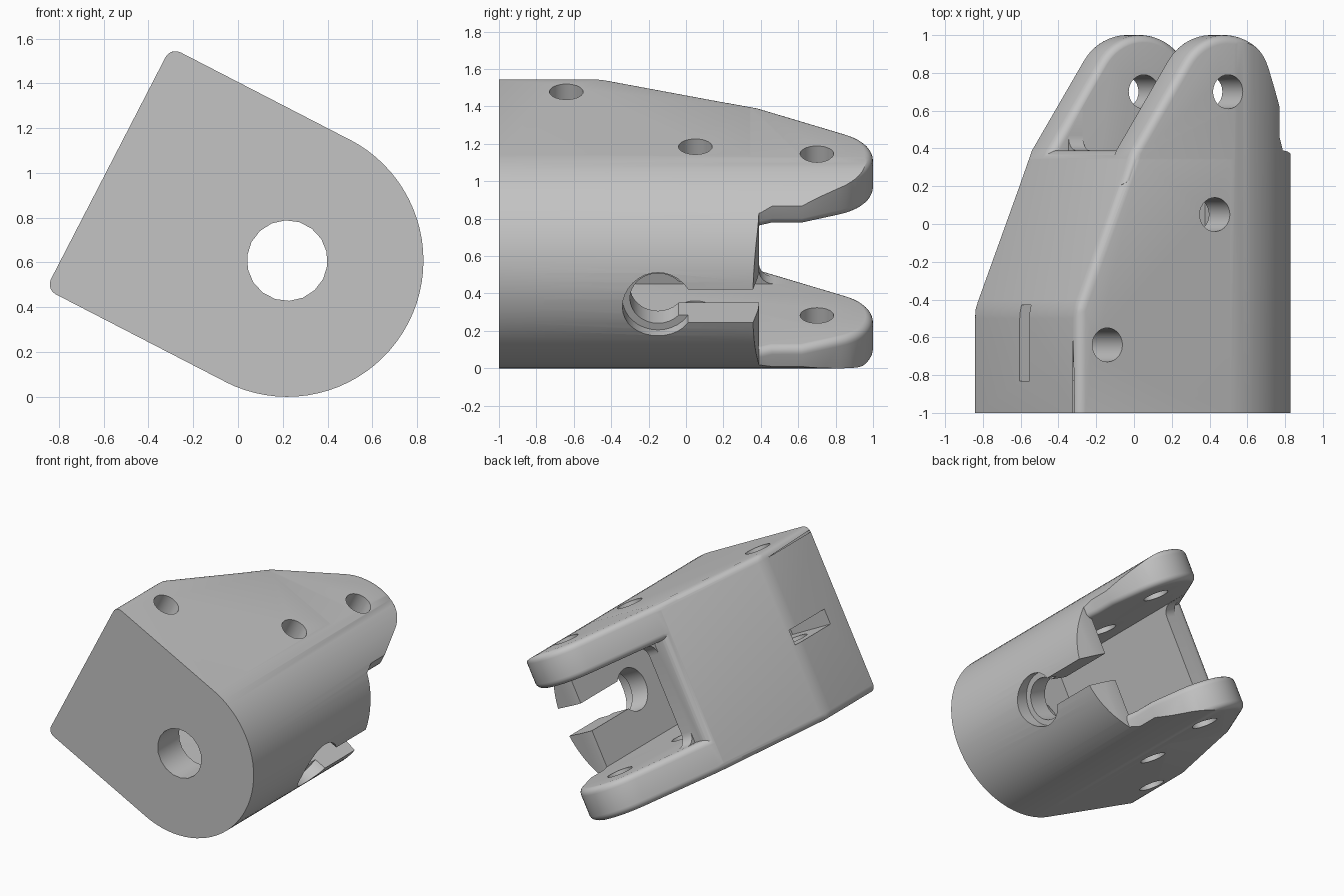
import bpy, bmesh
from math import radians, cos, sin, pi, atan2, acos, hypot
from mathutils import Matrix, Vector

cube = bpy.data.objects.get("Cube")
if cube:
    bpy.data.objects.remove(cube, do_unlink=True)

R = 0.608        # radius of the rounded side, half the body thickness
INNER = 0.365    # half the gap between the fork arms
TILT = radians(27.3)

grey = bpy.data.materials.new("plain_grey")
grey.use_nodes = True
grey.diffuse_color = (0.55, 0.55, 0.55, 1)
grey.node_tree.nodes["Principled BSDF"].inputs["Base Color"].default_value = (0.55, 0.55, 0.55, 1)


def prism(name, points, axis, lo, hi, bevel=0, rims_only=False):
    """Extrude a flat outline along the given axis, optionally rounding its edges."""
    def place(p, t):
        c = list(p)
        c.insert(axis, t)
        return c
    bm = bmesh.new()
    base = bm.faces.new([bm.verts.new(place(p, lo)) for p in points])
    ext = bmesh.ops.extrude_face_region(bm, geom=[base])["geom"]
    for v in ext:
        if isinstance(v, bmesh.types.BMVert):
            v.co[axis] = hi
    bmesh.ops.recalc_face_normals(bm, faces=bm.faces)
    if bevel:
        edges = [e for e in bm.edges if not rims_only
                 or abs(e.verts[0].co[axis] - e.verts[1].co[axis]) < 0.001]
        bmesh.ops.bevel(bm, geom=edges, offset=bevel, segments=5, profile=0.5,
                        affect='EDGES', clamp_overlap=True)
    mesh = bpy.data.meshes.new(name)
    bm.to_mesh(mesh)
    bm.free()
    obj = bpy.data.objects.new(name, mesh)
    bpy.context.collection.objects.link(obj)
    return obj


def arc(cx, cy, r, a, b, n):
    angles = [radians(a + (b - a) * i / n) for i in range(n + 1)]
    return [(cx + r * cos(t), cy + r * sin(t)) for t in angles]


def box(x0, x1, y0, y1, z0, z1):
    return prism("cutter", [(x0, y0), (x1, y0), (x1, y1), (x0, y1)], 2, z0, z1)


def rod(axis, a, b, r, lo, hi, n=32):
    return prism("cutter", arc(a, b, r, 0, 360, n)[:-1], axis, lo, hi)


def combine(target, other, operation):
    mod = target.modifiers.new("combine", 'BOOLEAN')
    mod.operation, mod.solver, mod.object = operation, 'EXACT', other
    graph = bpy.context.evaluated_depsgraph_get()
    mesh = bpy.data.meshes.new_from_object(target.evaluated_get(graph))
    target.modifiers.clear()
    target.data = mesh
    bpy.data.objects.remove(other, do_unlink=True)


# Main block with a tapering flat side and rounded edges
body = prism("fork_bracket",
             [(-0.9, -1.3), (0.75, -1.3), (0.75, 0.33), (0.43, 0.39),
              (-0.56, 0.39), (-0.9, -0.45)], 2, -R, R, bevel=0.05)

# Fork arms: straight flanks running tangent into a round tip
TIP, TIP_R = (0, 0.7), 0.3


def tangent(p, side):
    dx, dy = p[0] - TIP[0], p[1] - TIP[1]
    return (atan2(dy, dx) + side * acos(TIP_R / hypot(dx, dy))) * 180 / pi % 360


left, right = (-0.56, 0.39), (0.37, 0.62)
arm_outline = ([(-0.635, 0.2), (0.42, 0.2), (0.4, 0.4), (0.37, 0.46), right]
               + arc(*TIP, TIP_R, tangent(right, 1), tangent(left, -1), 20) + [left])
cove = [(0.37, 0.38), (0.285, 0.38)] + [(w, y) for y, w in arc(0.47, 0.285, 0.08, 180, 90, 6)] + [(0.37, 0.47)]

for side in (1, -1):
    lo, hi = sorted((side * INNER, side * (R - 0.001)))
    combine(body, prism("arm", arm_outline, 2, lo, hi, 0.045, True), 'UNION')
    # Concave fillet where the arm meets the block
    combine(body, prism("fillet", [(y, side * w) for w, y in cove], 0, -0.45, 0.33), 'UNION')

# Trim everything to the half-round section
section = arc(0, 0, R + 0.0005, -90, 90, 40) + [(-1.2, R + 0.0005), (-1.2, -R - 0.0005)]
combine(body, prism("section", section, 1, -1, 1.2), 'INTERSECT')

# Square pocket, front bore, countersunk side hole and its channel
cutters = [
    box(-INNER, INNER, -0.75, 1.3, -INNER - 0.001, INNER + 0.001),
    rod(1, 0, 0, 0.18, -1.2, -0.5, 18),
    rod(0, -0.15, 0, 0.15, 0.2, 1),
    rod(0, -0.15, 0, 0.19, 0.51, 1),
    box(0.2, 1, -0.15, 0.6, -0.1, 0.1),
    # Narrow slot in the flat side
    box(-1.1, -0.55, -0.83, -0.43, -0.055, 0.055),
]
# Pin holes through both plates
for u, y in ((-0.72, -0.64), (-0.08, 0.05), TIP):
    cutters.append(rod(2, u, y, 0.09, -1, 1, 28))
for cutter in cutters:
    combine(body, cutter, 'DIFFERENCE')

# Tilt into place and finish
body.data.transform(Matrix.Translation(Vector((0.22, 0, R))) @ Matrix.Rotation(TILT, 4, 'Y'))
body.data.materials.clear()
body.data.materials.append(grey)
for poly in body.data.polygons:
    poly.material_index = 0
bpy.ops.object.select_all(action='DESELECT')
body.select_set(True)
bpy.context.view_layer.objects.active = body
bpy.ops.object.shade_smooth_by_angle(angle=radians(30))
